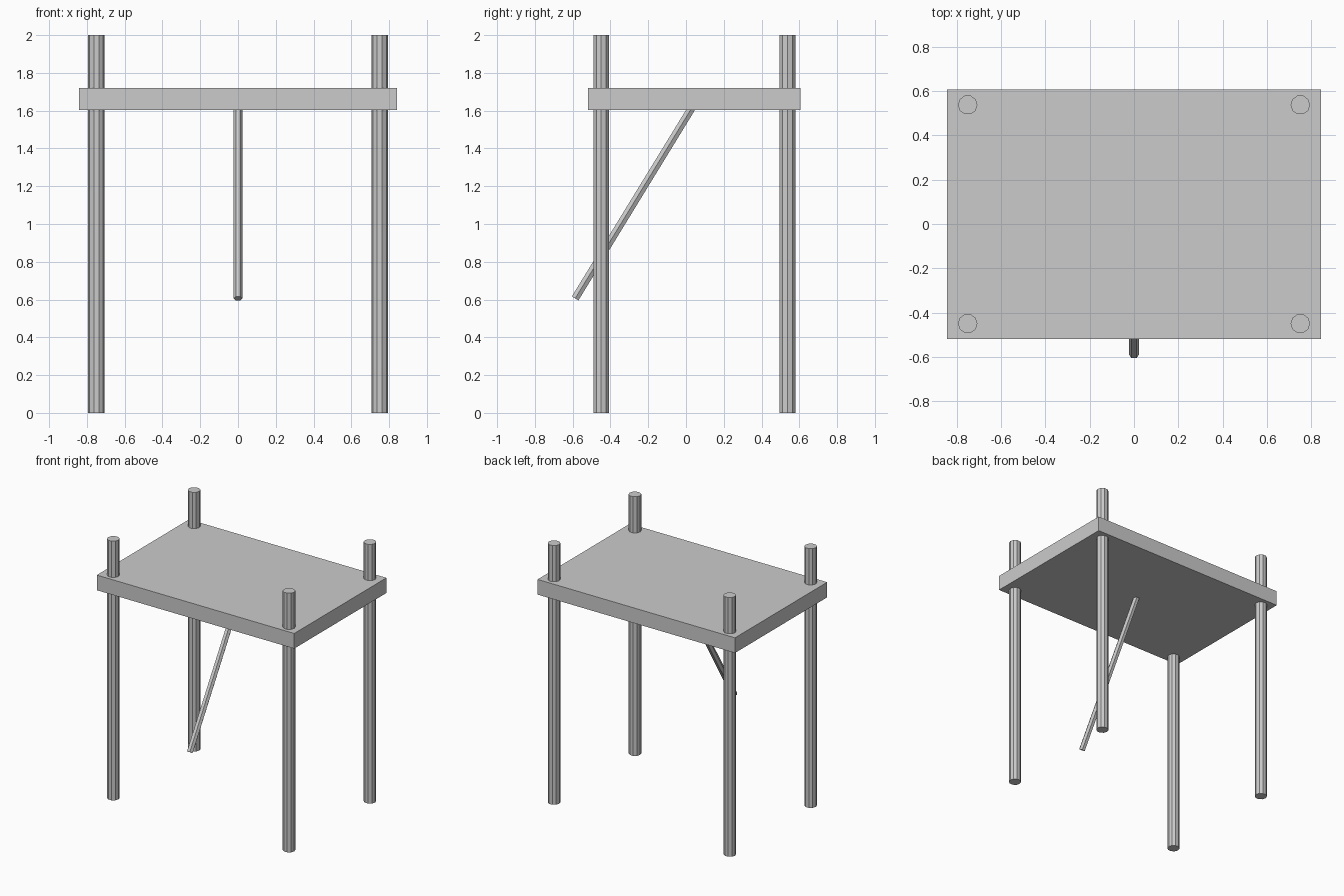
import bpy
import math
from mathutils import Vector

if "Cube" in bpy.data.objects:
    bpy.data.objects.remove(bpy.data.objects["Cube"])

YC = 0.044  # centre of the table in depth; the strut sticks out in front


def rod(name, start, end, radius, sides):
    """Flat-shaded prism between two points, with a corner on the x axis."""
    a, b = Vector(start), Vector(end)
    axis = (b - a).normalized()
    u = Vector((1, 0, 0))
    v = axis.cross(u)
    ring = [u * radius * math.cos(2 * math.pi * i / sides)
            + v * radius * math.sin(2 * math.pi * i / sides) for i in range(sides)]
    verts = [a + p for p in ring] + [b + p for p in ring]
    faces = [(i, (i + 1) % sides, sides + (i + 1) % sides, sides + i) for i in range(sides)]
    faces += [tuple(reversed(range(sides))), tuple(range(sides, 2 * sides))]
    mesh = bpy.data.meshes.new(name)
    mesh.from_pydata(verts, [], faces)
    obj = bpy.data.objects.new(name, mesh)
    bpy.context.collection.objects.link(obj)
    return obj


# Platform slab
bpy.ops.mesh.primitive_cube_add(size=1, location=(0, YC, 1.662))
platform = bpy.context.object
platform.name = "platform"
platform.scale = (1.685, 1.124, 0.117)

# Four corner posts passing through the slab
for side, sx in (("left", -1), ("right", 1)):
    for end, sy in (("front", -1), ("back", 1)):
        x, y = sx * 0.75, YC + sy * 0.493
        rod(f"{end}_{side}_post", (x, y, 0), (x, y, 2), 0.044, 10)

# Slanted strut under the slab, leaning out to the front
rod("slanted_strut", (0, -0.587, 0.606), (0, 0.029, 1.612), 0.0235, 6)
